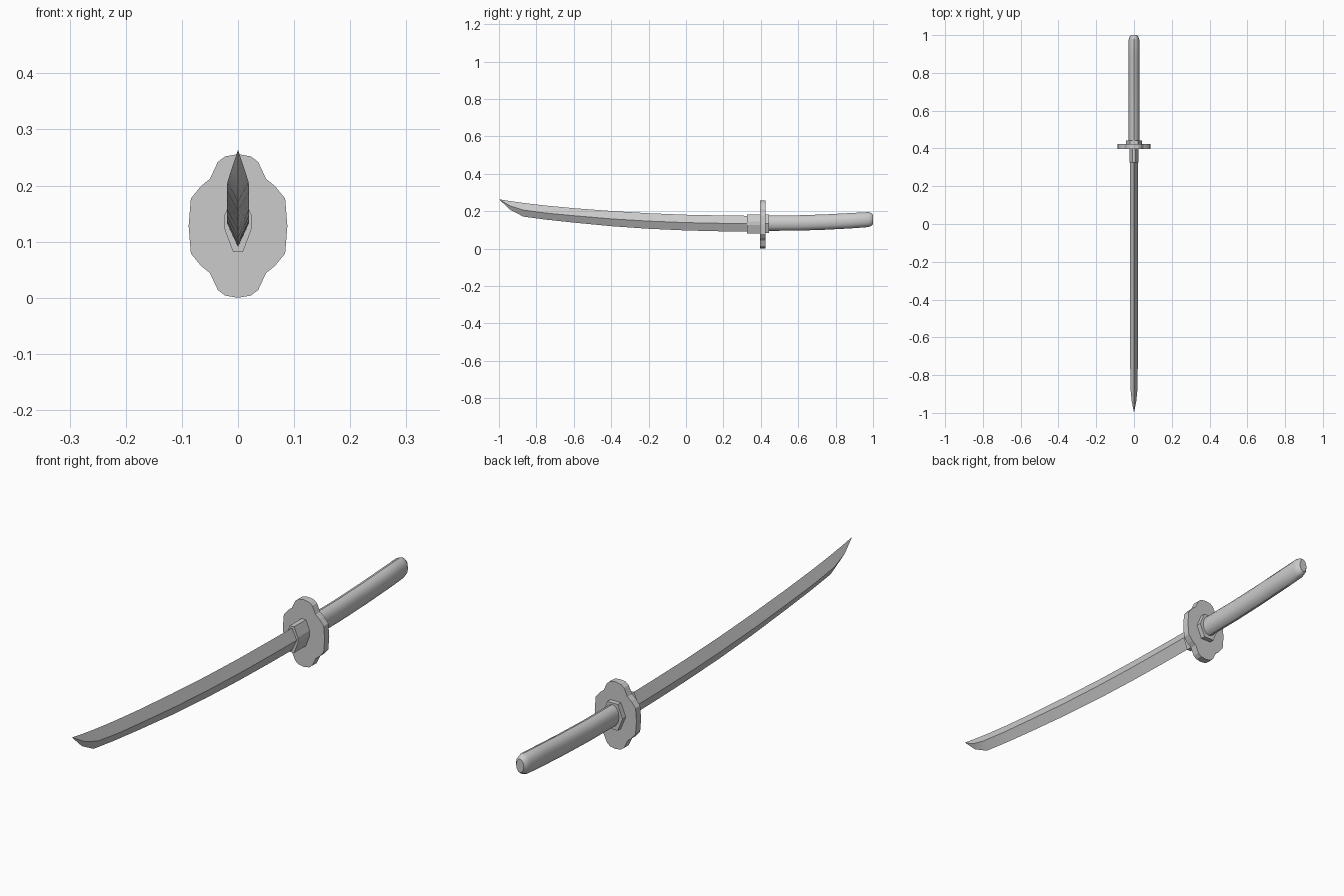
import bpy, bmesh, math

if "Cube" in bpy.data.objects:
    bpy.data.objects.remove(bpy.data.objects["Cube"])


def loft(name, rings, smooth=None):
    """Join rings of equal point count into a closed, capped skin."""
    bm = bmesh.new()
    loops = [[bm.verts.new(p) for p in r] for r in rings]
    n = len(rings[0])
    for a, b in zip(loops, loops[1:]):
        for i in range(n):
            j = (i + 1) % n
            bm.faces.new((a[i], a[j], b[j], b[i]))
    bm.faces.new(loops[0])
    bm.faces.new(loops[-1])
    bmesh.ops.remove_doubles(bm, verts=bm.verts, dist=0.0001)
    bmesh.ops.recalc_face_normals(bm, faces=bm.faces)
    me = bpy.data.meshes.new(name)
    bm.to_mesh(me)
    bm.free()
    ob = bpy.data.objects.new(name, me)
    bpy.context.collection.objects.link(ob)
    if smooth:
        bpy.ops.object.select_all(action='DESELECT')
        bpy.context.view_layer.objects.active = ob
        ob.select_set(True)
        bpy.ops.object.shade_smooth_by_angle(angle=math.radians(smooth))
    return ob


def slab(name, half, y0, y1):
    """Extrude a right-half (x, z) profile, mirrored in x, along y."""
    left = [(-x, z) for x, z in reversed(half) if x > 0]
    outline = half + left
    return loft(name, [[(x, y, z) for x, z in outline] for y in (y0, y1)])


# Blade: diamond section (y, spine z, ridge z, edge z, half width)
stations = [
    (-1.0, 0.264, 0.264, 0.264, 0.0), (-0.94, 0.254, 0.228, 0.208, 0.012),
    (-0.87, 0.244, 0.206, 0.171, 0.019), (-0.75, 0.230, 0.190, 0.155, 0.020),
    (-0.6, 0.216, 0.176, 0.139, 0.020), (-0.4, 0.201, 0.159, 0.120, 0.020),
    (-0.2, 0.189, 0.147, 0.106, 0.020), (0.0, 0.181, 0.139, 0.097, 0.020),
    (0.2, 0.177, 0.135, 0.092, 0.020), (0.36, 0.175, 0.133, 0.090, 0.020)]
loft("blade", [[(0, y, s), (w, y, r), (0, y, e), (-w, y, r)]
               for y, s, r, e, w in stations], 25)

# Collars on both sides of the guard
slab("blade_collar", [(0.009, 0.182), (0.025, 0.145), (0.025, 0.125), (0.009, 0.082)], 0.325, 0.41)
slab("handle_collar", [(0.022, 0.183), (0.043, 0.133), (0.022, 0.083)], 0.41, 0.443)

# Lobed guard, built from one quarter outline
quarter = [(0, 0.128), (0.023, 0.124), (0.036, 0.114), (0.05, 0.084),
           (0.066, 0.071), (0.084, 0.049), (0.088, 0.0)]
half = [(x, 0.128 + z) for x, z in quarter]
half += [(x, 0.128 - z) for x, z in reversed(quarter[:-1])]
slab("guard", half, 0.396, 0.424)

# Handle: curved oval grip with a chamfered end (y, centre z, x radius, z radius)
grip = [(0.43, 0.136, 0.028, 0.041), (0.6, 0.137, 0.028, 0.041),
        (0.75, 0.142, 0.028, 0.041), (0.88, 0.149, 0.028, 0.041),
        (0.975, 0.155, 0.028, 0.040), (0.99, 0.156, 0.024, 0.035),
        (1.0, 0.156, 0.016, 0.026)]
N = 12
loft("handle", [[(rx * math.cos(math.tau * i / N), y, cz + rz * math.sin(math.tau * i / N))
                 for i in range(N)] for y, cz, rx, rz in grip], 40)
